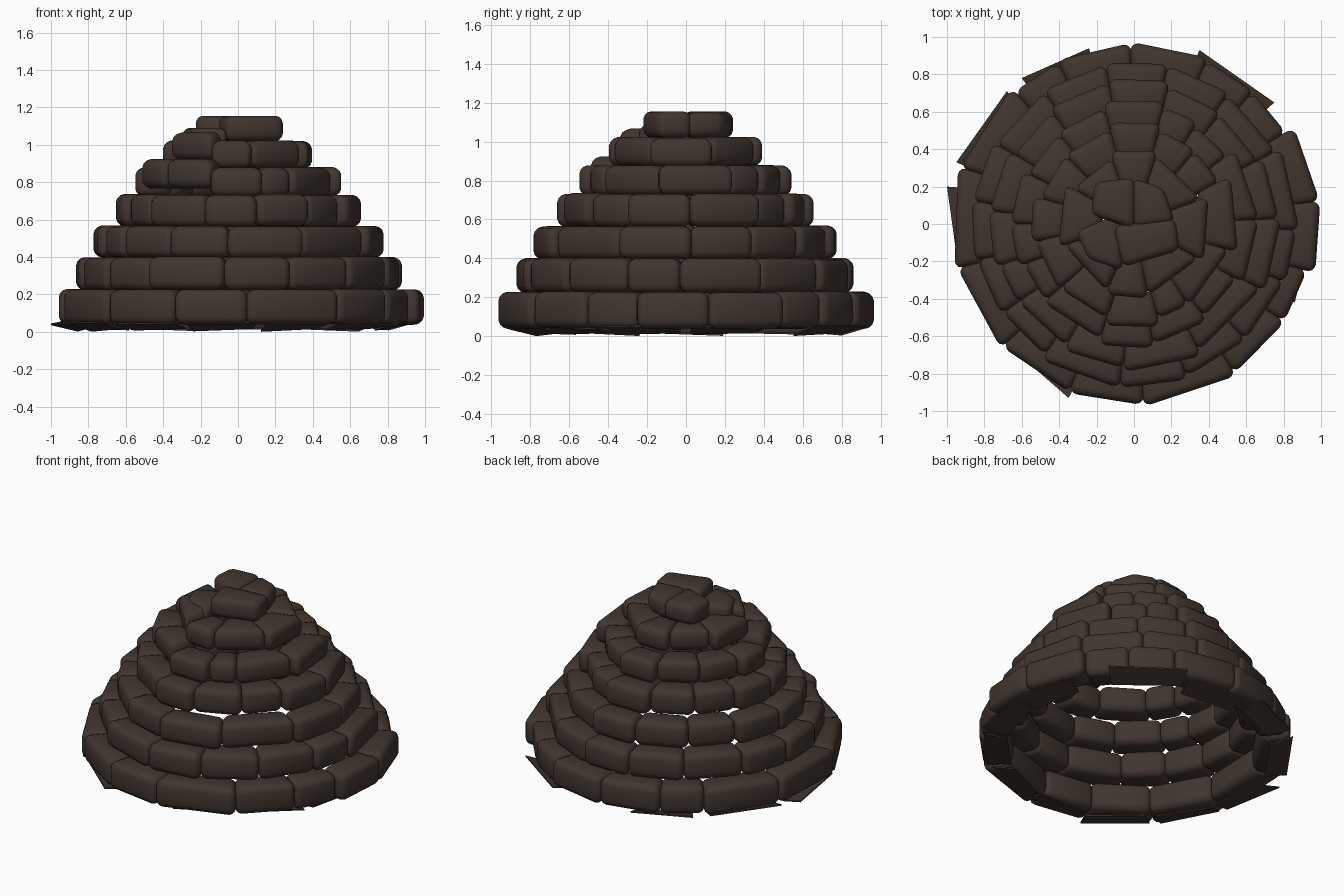
import bpy, bmesh, math, random
from mathutils import Vector

if "Cube" in bpy.data.objects:
    bpy.data.objects.remove(bpy.data.objects["Cube"])

random.seed(4)

stone = bpy.data.materials.new("dark_brown_stone")
stone.diffuse_color = (0.052, 0.036, 0.028, 1)
stone.use_nodes = True
stone.node_tree.nodes["Principled BSDF"].inputs["Base Color"].default_value = stone.diffuse_color


def add_block(bm, quad, z0, z1, bevel):
    """Rounded block from a plan quad and two heights."""
    b = bmesh.new()
    lo = [b.verts.new((x, y, z0)) for x, y in quad]
    hi = [b.verts.new((x, y, z1)) for x, y in quad]
    b.faces.new(lo[::-1])
    b.faces.new(hi)
    for i in range(4):
        j = (i + 1) % 4
        b.faces.new((lo[i], lo[j], hi[j], hi[i]))
    bmesh.ops.recalc_face_normals(b, faces=b.faces)
    bmesh.ops.bevel(b, geom=list(b.edges), offset=bevel, segments=3,
                    profile=0.45, affect='EDGES', clamp_overlap=True)
    me = bpy.data.meshes.new("tmp")
    b.to_mesh(me)
    b.free()
    bm.from_mesh(me)
    bpy.data.meshes.remove(me)


def finish(name, bm, smooth=True):
    me = bpy.data.meshes.new(name)
    bm.to_mesh(me)
    bm.free()
    me.materials.append(stone)
    ob = bpy.data.objects.new(name, me)
    bpy.context.collection.objects.link(ob)
    if smooth:
        bpy.ops.object.select_all(action='DESELECT')
        ob.select_set(True)
        bpy.context.view_layer.objects.active = ob
        bpy.ops.object.shade_smooth_by_angle(angle=math.radians(40))
    return ob


# Stone courses: face radius, diagonal reduction, depth, bottom, top, joint angles
courses = [
    (0.950, 0.01, 0.19, 0.04, 0.228, [-137, -111, -87, -56, -33, -15, 7, 31, 48, 66, 91, 115, 132, 162, 194]),
    (0.862, 0.03, 0.19, 0.223, 0.40, [-146, -124, -95, -71, -46, -21, -2, 27, 54, 78, 100, 124, 150, 172, 193]),
    (0.768, 0.04, 0.18, 0.395, 0.565, [-146, -119, -94, -63, -27, 2, 27, 52, 76, 100, 126, 150, 175, 197]),
    (0.658, 0.05, 0.18, 0.563, 0.733, [-139, -106, -81, -53, -28, 2, 36, 58, 76, 104, 130, 155, 180, 200]),
    (0.543, 0.05, 0.19, 0.722, 0.878, [-139, -106, -76, -56, -15, 26, 50, 75, 104, 135, 165, 190]),
    (0.388, 0.04, 0.22, 0.872, 1.022, [-112, -79, -28, 20, 72, 108, 150, 197]),
]
for n, (r, diag, depth, z0, z1, joints) in enumerate(courses):
    bm = bmesh.new()
    for a, b in zip(joints, joints[1:] + [joints[0] + 360]):
        mid, half = math.radians((a + b) / 2), math.radians((b - a) / 2)
        out = Vector((math.cos(mid), math.sin(mid)))
        side = Vector((-out.y, out.x))
        ro = r - diag * math.sin(2 * mid) ** 2 + random.uniform(-0.004, 0.004)
        if n == 0 and abs(math.degrees(mid)) < 20:
            ro += 0.035         # right side bulges slightly
        ri = ro - depth
        wo = ro * math.tan(half)
        wi = ri * math.tan(half) + 0.012
        quad = [out * ri - side * wi, out * ro - side * wo,
                out * ro + side * wo, out * ri + side * wi]
        dz = random.uniform(-0.003, 0.003)
        if n >= 4 and 190 < (a + b) / 2 % 360 < 240:
            dz = 0.045          # loose raised stones at front left
        add_block(bm, quad, z0 + dz, z1 + dz, 0.042)
    finish("stone_course_%d" % (n + 1), bm)

# Cap stones closing the top
caps = [
    ([(-0.23, 0.05), (0.005, -0.03), (0.005, 0.245), (-0.21, 0.225)], 1.02, 1.155),
    ([(-0.005, -0.02), (0.22, 0.01), (0.16, 0.19), (-0.005, 0.245)], 1.02, 1.15),
    ([(-0.11, -0.01), (0.22, 0.03), (0.245, -0.14), (-0.06, -0.23)], 1.02, 1.155),
    ([(-0.31, -0.04), (-0.07, 0.06), (-0.06, -0.25), (-0.25, -0.19)], 0.96, 1.09),
]
bm = bmesh.new()
for quad, z0, z1 in caps:
    add_block(bm, quad, z0, z1, 0.038)
finish("cap_stones", bm)

# Thin flat slabs under the lowest course: outer edge start and end
slabs = [
    (-0.24, 0.94, -0.60, 0.78), (0.75, 0.65, 0.35, 0.93), (-0.68, 0.71, -0.95, 0.33),
    (-1.0, 0.2, -0.94, -0.23), (-0.92, -0.28, -0.73, -0.62), (-0.67, -0.65, -0.35, -0.93),
    (-0.28, -0.88, 0.10, -0.91), (0.15, -0.91, 0.50, -0.76), (0.55, -0.73, 0.82, -0.46),
    (0.86, -0.42, 0.95, -0.03), (0.95, 0.03, 0.85, 0.40), (0.28, 0.87, -0.15, 0.90),
]
bm = bmesh.new()
for x0, y0, x1, y1 in slabs:
    p, q = Vector((x0, y0, 0)), Vector((x1, y1, 0))
    along = (q - p).normalized()
    inward = Vector((-along.y, along.x, 0)) * 0.14
    if inward.dot(p + q) > 0:
        inward = -inward
    heights = [random.uniform(0.035, 0.05), random.uniform(0.03, 0.05), 0.015, random.uniform(0, 0.012)]
    flat = [p, q, q + inward - along * 0.03, p + inward + along * 0.03]
    lo = [bm.verts.new((v.x, v.y, h)) for v, h in zip(flat, heights)]
    hi = [bm.verts.new((v.x, v.y, h + 0.009)) for v, h in zip(flat, heights)]
    faces = [bm.faces.new(lo[::-1]), bm.faces.new(hi)]
    for i in range(4):
        j = (i + 1) % 4
        faces.append(bm.faces.new((lo[i], lo[j], hi[j], hi[i])))
bmesh.ops.recalc_face_normals(bm, faces=bm.faces)
finish("ground_slabs", bm, smooth=False)
